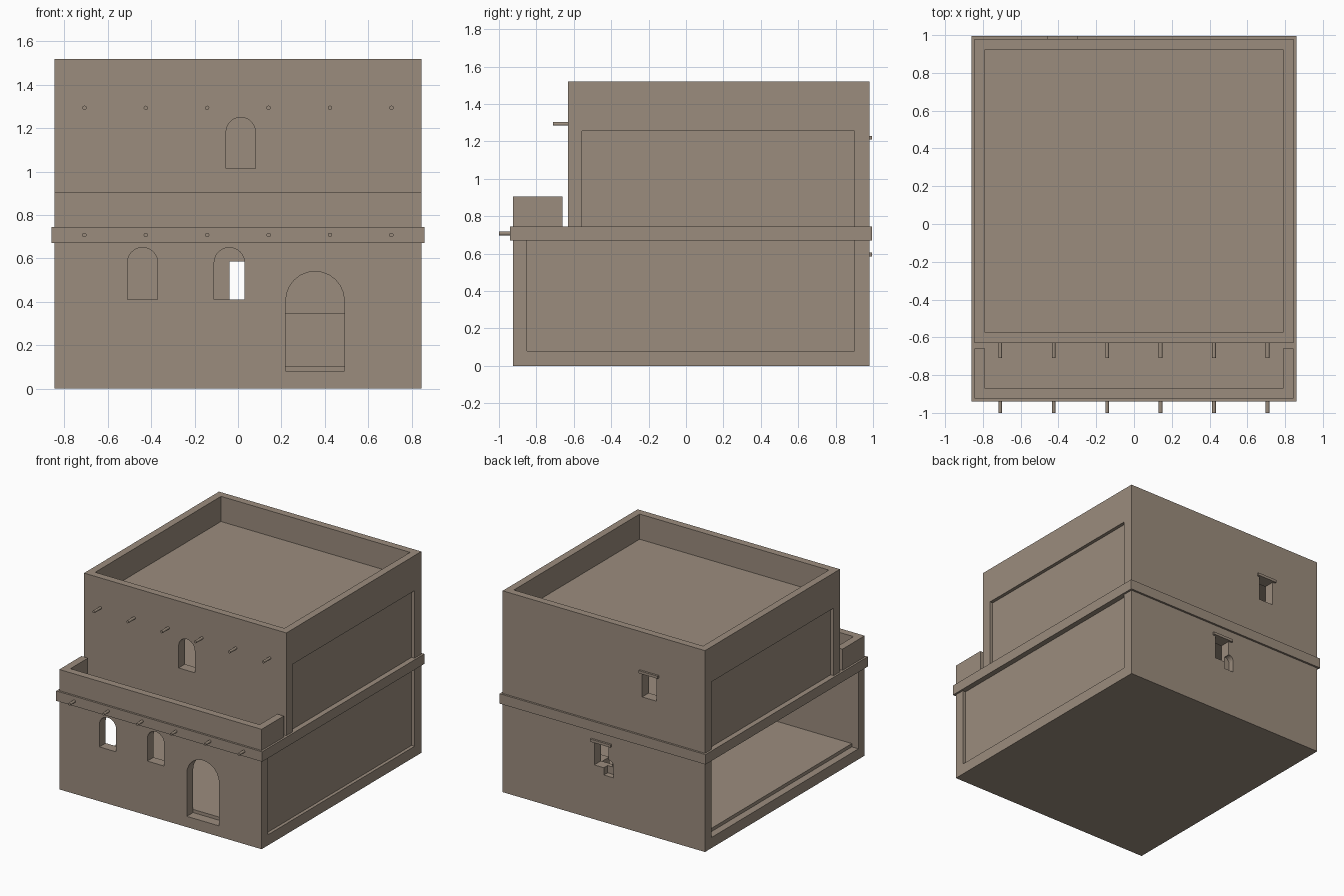
import bpy, bmesh, math
from mathutils import Matrix

cube = bpy.data.objects.get("Cube")
if cube:
    bpy.data.objects.remove(cube, do_unlink=True)

# Single earthen plaster colour
COLOUR = (0.33, 0.265, 0.207, 1)
clay = bpy.data.materials.new("clay_plaster")
clay.use_nodes = True
clay.diffuse_color = COLOUR
bsdf = clay.node_tree.nodes["Principled BSDF"]
bsdf.inputs["Base Color"].default_value = COLOUR
bsdf.inputs["Roughness"].default_value = 0.9


def finish(bm, name):
    bmesh.ops.recalc_face_normals(bm, faces=bm.faces[:])
    mesh = bpy.data.meshes.new(name)
    bm.to_mesh(mesh)
    bm.free()
    mesh.materials.append(clay)
    obj = bpy.data.objects.new(name, mesh)
    bpy.context.collection.objects.link(obj)
    return obj


def box(name, x, y, z):
    """Box from its (low, high) range on each axis."""
    bm = bmesh.new()
    bmesh.ops.create_cube(bm, size=1)
    for v in bm.verts:
        for i, (low, high) in enumerate((x, y, z)):
            v.co[i] = high if v.co[i] > 0 else low
    return finish(bm, name)


def rect(x0, x1, z0, z1):
    return [(x0, z0), (x1, z0), (x1, z1), (x0, z1)]


def arch(x0, x1, z0, z1, steps=12):
    """Round-headed opening outline."""
    r, c = (x1 - x0) / 2, (x0 + x1) / 2
    head = [(c + r * math.cos(math.pi * i / steps),
             z1 - r + r * math.sin(math.pi * i / steps)) for i in range(steps + 1)]
    return [(x0, z0), (x1, z0)] + head


def panel(name, outlines, y0, y1):
    """Upright slab: first outline is the edge, the others are openings."""
    bm = bmesh.new()
    edges = []
    for outline in outlines:
        vs = [bm.verts.new((x, y0, z)) for x, z in outline]
        edges += [bm.edges.new((a, b)) for a, b in zip(vs, vs[1:] + vs[:1])]
    bmesh.ops.triangle_fill(bm, edges=edges, use_beauty=True, use_dissolve=False)
    ext = bmesh.ops.extrude_face_region(bm, geom=bm.faces[:], use_keep_orig=True)
    moved = [g for g in ext["geom"] if isinstance(g, bmesh.types.BMVert)]
    bmesh.ops.translate(bm, verts=moved, vec=(0, y1 - y0, 0))
    return finish(bm, name)


W = 0.845                    # half width of the house
FRONT, BACK = -0.925, 0.98   # lower storey depth
UP = -0.63                   # front of the upper storey
BASE, BELT, TERRACE = 0.08, 0.67, 0.745
BEAM, ROOF, TOP = 1.255, 1.33, 1.52
REC = W - 0.025              # recessed side walls
T = 0.055                    # parapet thickness

# Base, floor and storey slabs
box("base_plinth", (-W, W), (FRONT, BACK), (0, BASE))
box("ground_floor", (-W + T, W - T), (-0.85, 0.9), (BASE, 0.105))
box("interior_bench", (0.15, W - T), (0.7, 0.9), (0.105, 0.345))
box("storey_belt", (-0.86, 0.86), (-0.94, 0.995), (BELT, TERRACE))
box("roof_slab", (-W, W), (UP, BACK), (BEAM, ROOF))

# Lower storey walls, with the left-hand bay open on -x
panel("lower_front_wall", [rect(-W, W, BASE, BELT),
                           arch(-0.51, -0.37, 0.41, 0.65),
                           arch(-0.11, 0.03, 0.41, 0.65),
                           arch(0.22, 0.49, BASE + 0.001, 0.54)], FRONT, -0.85)
lower_back = panel("lower_back_wall", [rect(-W, W, BASE, BELT),
                                       rect(-0.04, 0.08, 0.41, 0.585)], 0.9, BACK)
box("lower_side_wall", (REC - 0.06, REC), (-0.85, 0.9), (BASE, BELT))

# Small arched niche beside the lower rear window
cutter = panel("niche_cutter", [arch(-0.08, 0.0, 0.355, 0.48)], 0.935, 1.05)
cutter.hide_render = True
mod = lower_back.modifiers.new("niche", "BOOLEAN")
mod.operation, mod.solver, mod.object = "DIFFERENCE", "EXACT", cutter
bpy.context.view_layer.objects.active = lower_back
bpy.ops.object.modifier_apply(modifier="niche")
bpy.data.objects.remove(cutter, do_unlink=True)

# Upper storey walls
panel("upper_front_wall", [rect(-W, W, TERRACE, BEAM),
                           arch(-0.055, 0.08, 1.015, 1.25)], UP, -0.555)
panel("upper_back_wall", [rect(-W, W, TERRACE, BEAM),
                          rect(-0.44, -0.32, 1.03, 1.21)], 0.9, BACK)
for side, s in (("left", 1), ("right", -1)):
    xs = sorted((s * REC, s * (REC - 0.06)))
    box(f"upper_{side}_wall", xs, (-0.555, 0.9), (TERRACE, BEAM))
    # Side parapets of the roof and the terrace
    xs = sorted((s * W, s * (W - T)))
    box(f"roof_{side}_parapet", xs, (UP + T, BACK - T), (ROOF, TOP))
    box(f"terrace_{side}_parapet", xs, (FRONT + T, -0.66), (TERRACE, 0.905))

# Front and back parapets
box("roof_front_parapet", (-W, W), (UP, UP + T), (ROOF, TOP))
box("roof_back_parapet", (-W, W), (BACK - T, BACK), (ROOF, TOP))
box("terrace_front_parapet", (-W, W), (FRONT, FRONT + T), (TERRACE, 0.905))

# Rear window lintels
box("lower_lintel", (-0.065, 0.105), (0.9, 0.995), (0.585, 0.605))
box("upper_lintel", (-0.46, -0.30), (0.9, 0.995), (1.21, 1.23))

# Projecting roof beam ends
for row, y0, y1, z in (("lower", -1.0, -0.9, 0.708), ("upper", -0.71, -0.6, 1.294)):
    for i in range(6):
        bm = bmesh.new()
        bmesh.ops.create_cone(bm, cap_ends=True, segments=12, radius1=0.01,
                              radius2=0.01, depth=y1 - y0,
                              matrix=Matrix.Rotation(math.pi / 2, 4, "X"))
        bmesh.ops.translate(bm, verts=bm.verts[:],
                            vec=(-0.708 + i * 0.283, (y0 + y1) / 2, z))
        finish(bm, f"{row}_beam_end_{i + 1}")
